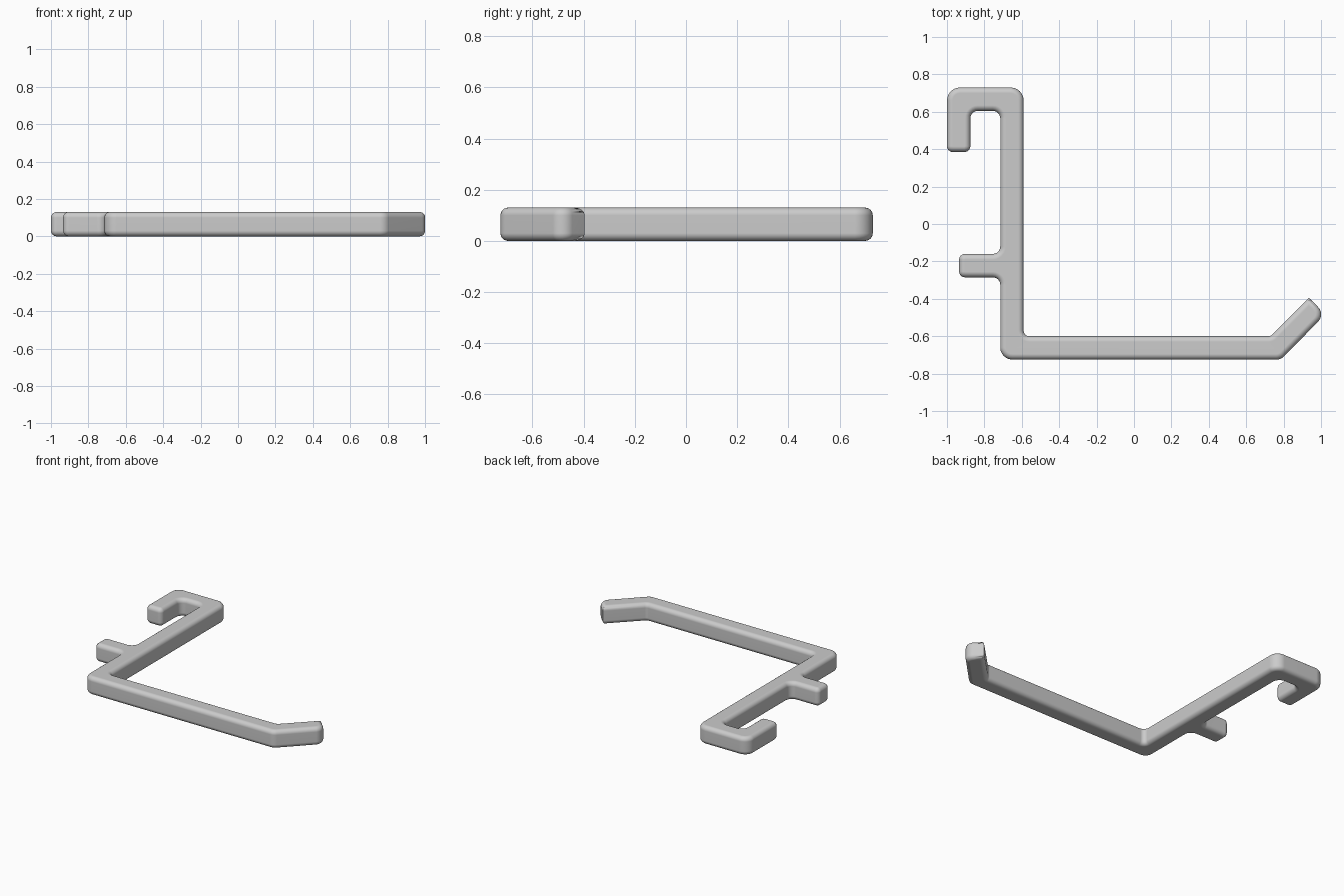
import bpy, bmesh, math
from mathutils import Vector

cube = bpy.data.objects.get("Cube")
if cube:
    bpy.data.objects.remove(cube, do_unlink=True)

HEIGHT = 0.13
EDGE = 0.03      # rounding of the top and bottom rims
STEPS = 6        # segments per rounded corner

# Outline corners, counterclockwise: x, y, corner radius
CORNERS = [
    (-0.715, -0.725, 0.065), (0.785, -0.725, 0.06),            # lower bar
    (1.023, -0.483, 0.055), (0.935, -0.395, 0.004),            # angled tip
    (0.73, -0.60, 0.03), (-0.59, -0.60, 0.03),                 # inner elbow
    (-0.59, 0.73, 0.07), (-1.0, 0.73, 0.07),                   # top of hook
    (-1.0, 0.385, 0.031), (-0.875, 0.385, 0.031),              # hook end
    (-0.875, 0.605, 0.04), (-0.715, 0.605, 0.04),              # hook inside
    (-0.715, -0.16, 0.04), (-0.935, -0.16, 0.031),             # side peg
    (-0.935, -0.285, 0.031), (-0.715, -0.285, 0.04),
]


def outline(inset):
    """Rounded outline moved inwards by the given distance."""
    points = []
    for i, (x, y, radius) in enumerate(CORNERS):
        p = Vector((x, y))
        a = (p - Vector(CORNERS[i - 1][:2])).normalized()
        b = (Vector(CORNERS[(i + 1) % len(CORNERS)][:2]) - p).normalized()
        left_a, left_b = Vector((-a.y, a.x)), Vector((-b.y, b.x))
        miter = (left_a + left_b) / (1 + left_a.dot(left_b))
        turn = math.atan2(a.x * b.y - a.y * b.x, a.dot(b))
        side = math.copysign(1, turn)
        r = max(radius - side * inset, 0)
        centre = p + miter * (inset + side * r)
        start = math.atan2(left_a.y, left_a.x)
        for k in range(STEPS + 1):
            t = start + turn * k / STEPS
            points.append(centre - side * r * Vector((math.cos(t), math.sin(t))))
    return points


# Layers from bottom to top, following a rounded rim
rim = []
for k in range(STEPS + 1):
    t = math.pi / 2 * k / STEPS
    rim.append((EDGE * (1 - math.sin(t)), EDGE * (1 - math.cos(t))))
layers = rim + [(d, HEIGHT - z) for d, z in reversed(rim)]

bm = bmesh.new()
rings = [[bm.verts.new((p.x, p.y, z)) for p in outline(d)] for d, z in layers]
for low, high in zip(rings, rings[1:]):
    for j in range(len(low)):
        n = (j + 1) % len(low)
        bm.faces.new((low[j], low[n], high[n], high[j]))
bm.faces.new(list(reversed(rings[0])))
bm.faces.new(rings[-1])
bmesh.ops.remove_doubles(bm, verts=bm.verts, dist=0.0001)
bmesh.ops.recalc_face_normals(bm, faces=bm.faces)

mesh = bpy.data.meshes.new("hook_bracket")
bm.to_mesh(mesh)
bm.free()
bracket = bpy.data.objects.new("hook_bracket", mesh)
bpy.context.collection.objects.link(bracket)

# Plain grey colour
grey = bpy.data.materials.new("light_grey")
grey.use_nodes = True
colour = (0.6, 0.6, 0.6, 1)
grey.diffuse_color = colour
grey.node_tree.nodes["Principled BSDF"].inputs["Base Color"].default_value = colour
mesh.materials.append(grey)

# Smooth rims with flat large faces
bpy.context.view_layer.objects.active = bracket
bracket.select_set(True)
bpy.ops.object.shade_smooth_by_angle(angle=math.radians(40))
weighted = bracket.modifiers.new("weighted_normals", 'WEIGHTED_NORMAL')
weighted.keep_sharp = True
